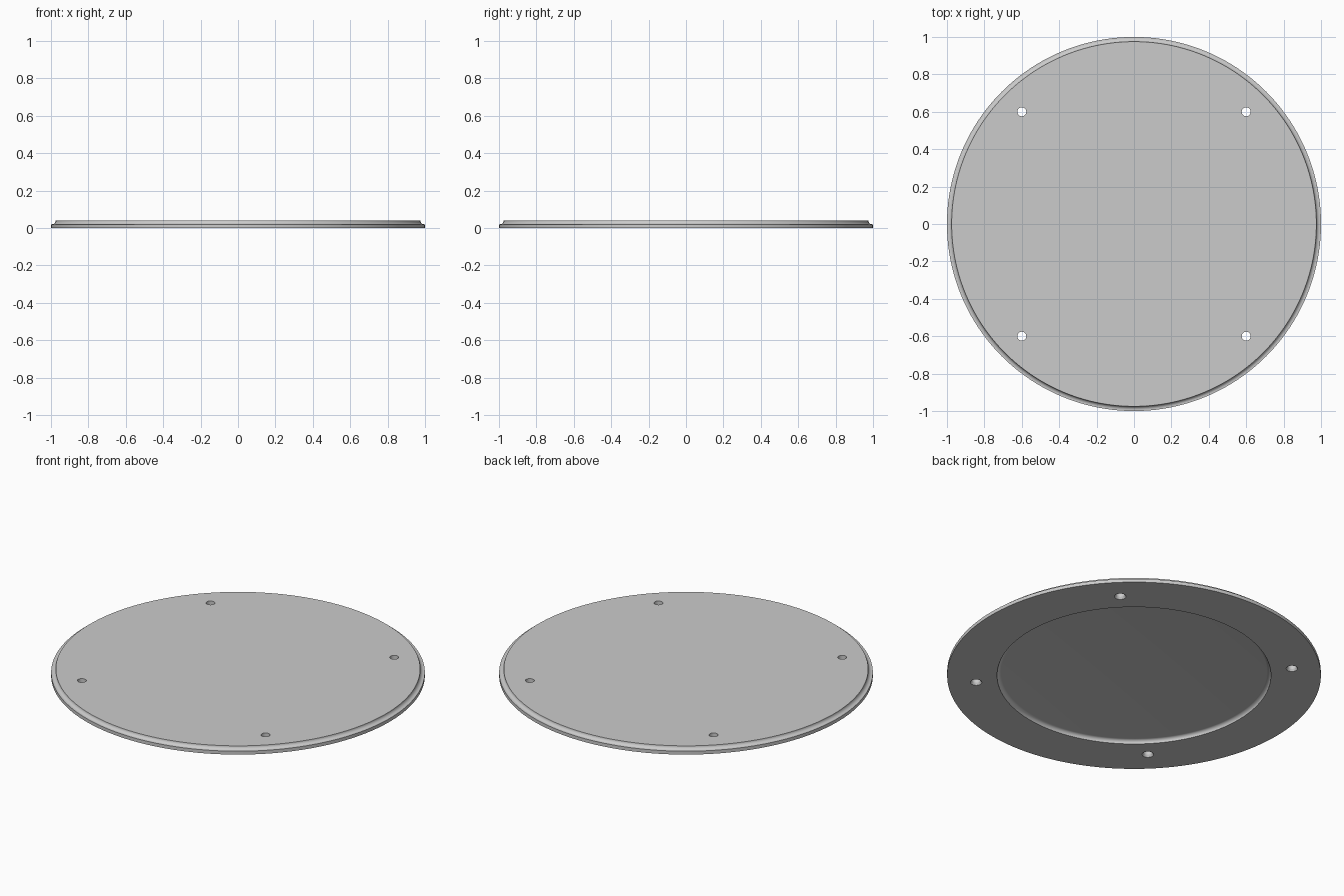
import bpy, bmesh
from math import cos, sin, pi, radians
from mathutils import Matrix, Vector

cube = bpy.data.objects.get("Cube")
if cube:
    bpy.data.objects.remove(cube, do_unlink=True)

TOP = 0.04
RIM = 0.975          # edge of the flat top
COVE = 0.02          # concave moulding around the top edge
RECESS = 0.733       # radius of the shallow hollow underneath
DEPTH = 0.022
HOLE = 0.024
SINK = 0.031         # wider mouth of each hole underneath

grey = bpy.data.materials.new("plain grey")
grey.use_nodes = True
colour = (0.6, 0.6, 0.6, 1)
grey.diffuse_color = colour
grey.node_tree.nodes["Principled BSDF"].inputs["Base Color"].default_value = colour


def arc(cx, cz, r, start, end, steps=8):
    """Points on an arc in the profile plane, angles in degrees."""
    angles = [radians(start + (end - start) * i / steps) for i in range(steps + 1)]
    return [(cx + r * cos(a), cz + r * sin(a)) for a in angles]


def lathe(name, profile, segments, centre=(0, 0)):
    """Spin a profile of (radius, z) points about a vertical axis."""
    bm = bmesh.new()
    verts = [bm.verts.new((r, 0, z)) for r, z in profile]
    edges = [bm.edges.new(pair) for pair in zip(verts, verts[1:])]
    bmesh.ops.spin(bm, geom=verts + edges, cent=(0, 0, 0), axis=(0, 0, 1),
                   angle=2 * pi, steps=segments)
    bmesh.ops.remove_doubles(bm, verts=bm.verts, dist=1e-5)
    bmesh.ops.recalc_face_normals(bm, faces=bm.faces)
    bmesh.ops.transform(bm, matrix=Matrix.Translation(Vector((*centre, 0))), verts=bm.verts)
    mesh = bpy.data.meshes.new(name)
    bm.to_mesh(mesh)
    bm.free()
    mesh.materials.append(grey)
    obj = bpy.data.objects.new(name, mesh)
    bpy.context.collection.objects.link(obj)
    return obj


# Round plate: flat top, coved rim, straight edge, hollow underside
plate_profile = (
    [(0, TOP)]
    + arc(RIM + COVE, TOP, COVE, 180, 270)
    + [(1, TOP - COVE), (1, 0)]
    + [(RECESS, 0)]
    + arc(RECESS - DEPTH, 0, DEPTH, 0, 90)
    + [(0, DEPTH)]
)
plate = lathe("round_plate", plate_profile, 160)

# Four screw holes, slightly flared underneath
hole_profile = [(0, -0.02), (SINK, -0.02), (SINK, 0), (HOLE, 0.012), (HOLE, 0.06), (0, 0.06)]
cutters = [lathe("hole_cutter", hole_profile, 32, (x, y))
           for x in (-0.6, 0.6) for y in (-0.6, 0.6)]
for cutter in cutters:
    cutter.hide_render = True
    mod = plate.modifiers.new("screw hole", "BOOLEAN")
    mod.operation = "DIFFERENCE"
    mod.solver = "EXACT"
    mod.object = cutter

# Bake the holes into the plate and drop the cutters
bpy.context.view_layer.update()
depsgraph = bpy.context.evaluated_depsgraph_get()
cut_mesh = bpy.data.meshes.new_from_object(plate.evaluated_get(depsgraph))
plate.modifiers.clear()
plate.data = cut_mesh
for cutter in cutters:
    bpy.data.objects.remove(cutter, do_unlink=True)

# Smooth curves with crisp edges
bpy.ops.object.select_all(action="DESELECT")
plate.select_set(True)
bpy.context.view_layer.objects.active = plate
bpy.ops.object.shade_smooth_by_angle(angle=radians(30))
